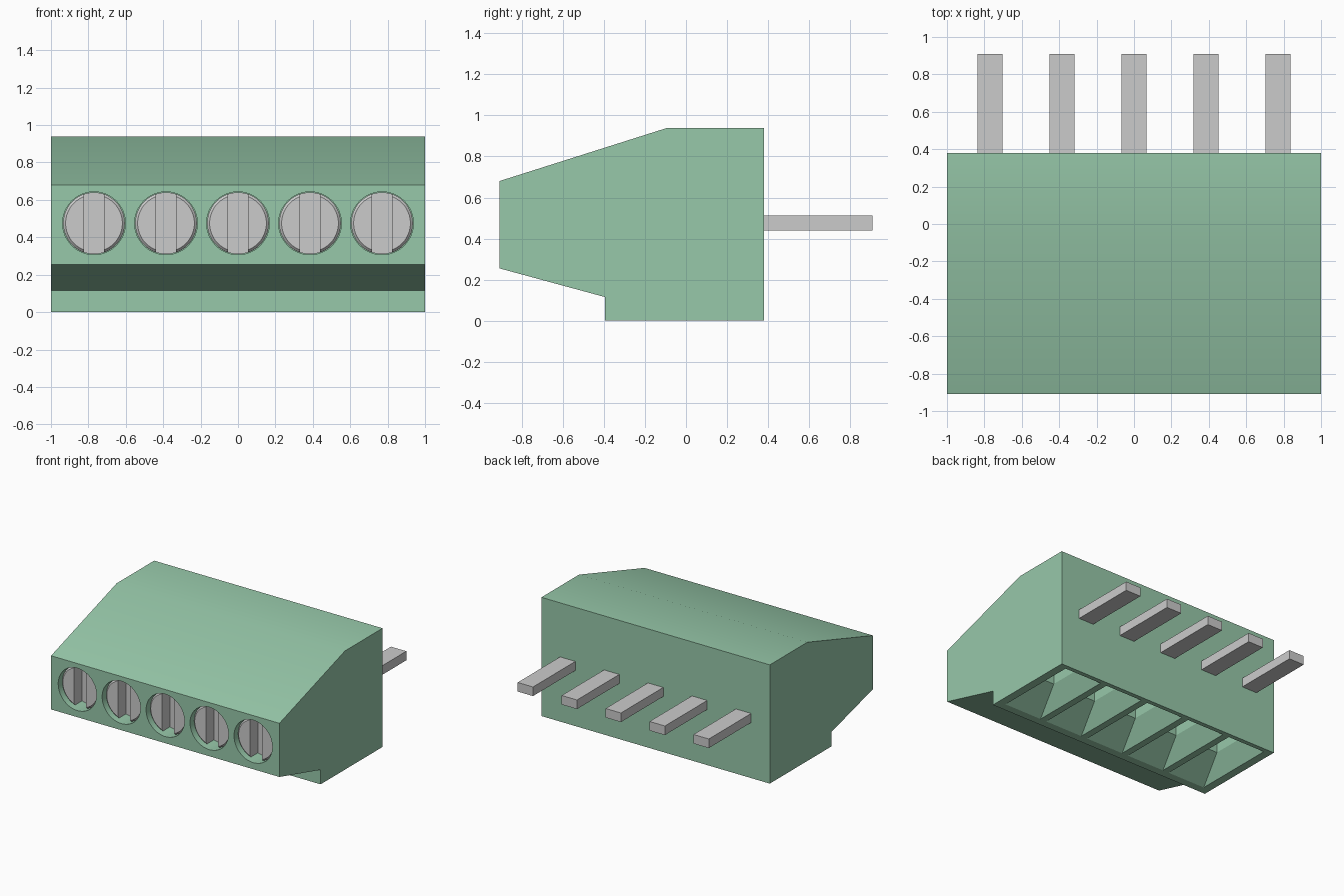
import bpy, bmesh
from math import radians
from mathutils import Matrix, Vector

if "Cube" in bpy.data.objects:
    bpy.data.objects.remove(bpy.data.objects["Cube"])

XS = [i * 0.385 for i in range(-2, 3)]

green = bpy.data.materials.new("green_plastic")
green.diffuse_color = (0.31, 0.58, 0.40, 1)
green.use_nodes = True
green.node_tree.nodes["Principled BSDF"].inputs["Base Color"].default_value = green.diffuse_color


def finish(name, bm, mat=None):
    bmesh.ops.recalc_face_normals(bm, faces=bm.faces)
    me = bpy.data.meshes.new(name)
    bm.to_mesh(me)
    bm.free()
    ob = bpy.data.objects.new(name, me)
    bpy.context.collection.objects.link(ob)
    if mat:
        me.materials.append(mat)
    return ob


def loft(bm, *rings):
    # closed solid through matching rings of points
    rows = [[bm.verts.new(p) for p in r] for r in rings]
    n = len(rows[0])
    for a, b in zip(rows, rows[1:]):
        for i in range(n):
            j = (i + 1) % n
            bm.faces.new((a[i], a[j], b[j], b[i]))
    bm.faces.new(rows[0])
    bm.faces.new(rows[-1])


def rect(x, hx, y0, y1, z):
    return [(x - hx, y0, z), (x + hx, y0, z), (x + hx, y1, z), (x - hx, y1, z)]


def cylinder_y(bm, x, z, r, y0, y1):
    m = Matrix.Translation((x, (y0 + y1) / 2, z)) @ Matrix.Rotation(radians(90), 4, 'X')
    bmesh.ops.create_cone(bm, cap_ends=True, segments=48, radius1=r, radius2=r,
                          depth=y1 - y0, matrix=m)


def cut(ob, cutter):
    mod = ob.modifiers.new("cut", 'BOOLEAN')
    mod.operation = 'DIFFERENCE'
    mod.solver = 'EXACT'
    mod.object = cutter
    bpy.context.view_layer.update()
    deps = bpy.context.evaluated_depsgraph_get()
    me = bpy.data.meshes.new_from_object(ob.evaluated_get(deps))
    ob.modifiers.clear()
    ob.data = me
    bpy.data.objects.remove(cutter)


def smooth(ob):
    bpy.ops.object.select_all(action='DESELECT')
    ob.select_set(True)
    bpy.context.view_layer.objects.active = ob
    bpy.ops.object.shade_smooth_by_angle(angle=radians(20))


# housing: side profile extruded across the width
profile = [(-0.91, 0.255), (-0.91, 0.68), (-0.09, 0.94), (0.38, 0.94),
           (0.38, 0), (-0.395, 0), (-0.395, 0.115)]
bm = bmesh.new()
loft(bm, [(-1, y, z) for y, z in profile], [(1, y, z) for y, z in profile])
housing = finish("housing", bm, green)

# screw holes in the front, flared wire pockets underneath
bm = bmesh.new()
for x in XS:
    cylinder_y(bm, x, 0.475, 0.168, -1.0, -0.65)
    k = 0.05 / 0.15
    loft(bm,
         rect(x, 0.165 + 0.085 * k, -0.33 - 0.25 * k, 0.345 + 0.12 * k, -0.05),
         rect(x, 0.08, -0.08, 0.225, 0.15),
         rect(x, 0.08, -0.08, 0.225, 0.35))
cut(housing, finish("housing_cutter", bm, green))
smooth(housing)

for i, x in enumerate(XS, 1):
    # slotted clamp screw with chamfered rim
    bm = bmesh.new()
    cylinder_y(bm, x, 0.475, 0.165, -0.875, -0.64)
    rims = [e for e in bm.edges if abs(e.verts[0].co.y - e.verts[1].co.y) < 1e-5
            and e.verts[0].co.y < -0.8]
    bmesh.ops.bevel(bm, geom=rims, offset=0.013, segments=1, affect='EDGES')
    screw = finish(f"screw_{i}", bm)
    bm = bmesh.new()
    loft(bm, rect(x, 0.053, -0.95, -0.775, 0.2), rect(x, 0.053, -0.95, -0.775, 0.75))
    cut(screw, finish("slot_cutter", bm))
    smooth(screw)

    # contact pin
    bm = bmesh.new()
    loft(bm, rect(x, 0.067, 0.35, 0.91, 0.44), rect(x, 0.067, 0.35, 0.91, 0.512))
    finish(f"pin_{i}", bm)
